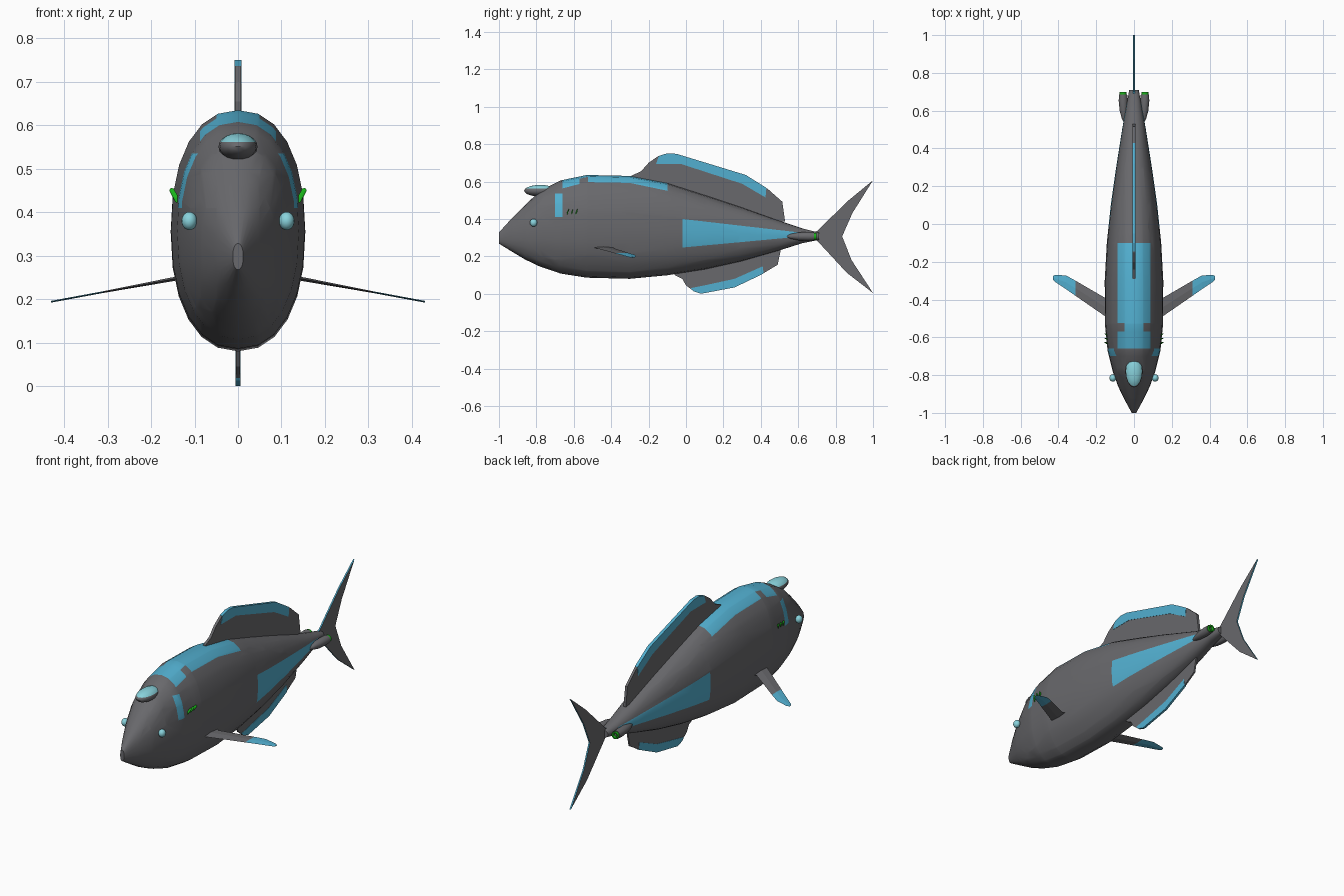
import bpy, bmesh, math
from mathutils import Vector

if "Cube" in bpy.data.objects:
    bpy.data.objects.remove(bpy.data.objects["Cube"])


def material(name, rgb):
    m = bpy.data.materials.new(name)
    m.diffuse_color = (*rgb, 1)
    m.use_nodes = True
    m.node_tree.nodes["Principled BSDF"].inputs["Base Color"].default_value = m.diffuse_color
    return m


GREY = material("hull grey", (0.14, 0.14, 0.15))
BLUE = material("panel blue", (0.085, 0.43, 0.63))
PALE = material("glass pale blue", (0.25, 0.65, 0.72))
GREEN = material("glow green", (0.01, 0.45, 0.01))


def finish(name, bm, mats, smooth=None):
    bmesh.ops.recalc_face_normals(bm, faces=bm.faces[:])
    me = bpy.data.meshes.new(name)
    bm.to_mesh(me)
    bm.free()
    ob = bpy.data.objects.new(name, me)
    bpy.context.collection.objects.link(ob)
    for m in mats:
        me.materials.append(m)
    if smooth:
        bpy.ops.object.select_all(action='DESELECT')
        ob.select_set(True)
        bpy.context.view_layer.objects.active = ob
        bpy.ops.object.shade_smooth_by_angle(angle=math.radians(smooth))
    return ob


def loft(bm, rings):
    loops = [[bm.verts.new(p) for p in r] for r in rings]
    n = len(loops[0])
    for a, b in zip(loops, loops[1:]):
        for i in range(n):
            bm.faces.new((a[i], a[(i + 1) % n], b[(i + 1) % n], b[i]))
    return [bm.faces.new(loops[0]), bm.faces.new(loops[-1])]


def section(x, y, z, rx, rz, n, power=2.0):
    pts = []
    for i in range(n):
        a = 2 * math.pi * i / n
        c, s = math.cos(a), math.sin(a)
        pts.append((x + rx * math.copysign(abs(c) ** (2 / power), c), y,
                    z + rz * math.copysign(abs(s) ** (2 / power), s)))
    return pts


def plate(name, outline, half, mats, rim=0):
    """Thin fin from a (y, z) outline, centred on x = 0."""
    bm = bmesh.new()
    loops = [[bm.verts.new((s * half, y, z)) for y, z in outline] for s in (-1, 1)]
    for l in loops:
        bm.faces.new(l)
    n = len(outline)
    for i in range(n):
        j = (i + 1) % n
        f = bm.faces.new((loops[0][i], loops[0][j], loops[1][j], loops[1][i]))
        f.material_index = rim
    return finish(name, bm, mats)


# Hull: y, bottom, top, half width
stations = [(-1, .268, .328, .012), (-.93, .225, .405, .05), (-.86, .183, .475, .084),
            (-.78, .145, .55, .113), (-.67, .108, .606, .14), (-.53, .086, .635, .154),
            (-.3, .08, .63, .155), (-.1, .099, .592, .144), (.1, .13, .528, .123),
            (.29, .172, .465, .096), (.5, .232, .39, .063), (.62, .27, .35, .042),
            (.71, .288, .327, .025)]
bm = bmesh.new()
loft(bm, [section(0, y, (b + t) / 2, w, (t - b) / 2, 24, 2.25) for y, b, t, w in stations])


def cut(co, no):
    bmesh.ops.bisect_plane(bm, geom=bm.verts[:] + bm.edges[:] + bm.faces[:], dist=1e-5,
                           plane_co=co, plane_no=no)


# Panel borders: roof glass, cheek window, flank panel
ROOF_X, NOTCH_X = .087, .05
for s in (-1, 1):
    for x in (ROOF_X, NOTCH_X):
        cut((s * x, 0, 0), (1, 0, 0))
for y in (-.7, -.66, -.57, -.525, -.1, -.02, .64):
    cut((0, y, 0), (0, 1, 0))
for z in (.41, .535):
    cut((0, 0, z), (0, 0, 1))


def flank_top(y):
    return .4 - (y + .02) * .115


def flank_low(y):
    return .247 + (y + .02) * .093


cut((0, -.02, .4), (0, .115, 1))
cut((0, -.02, .247), (0, -.093, 1))
for f in bm.faces:
    x, y, z = f.calc_center_median()
    x = abs(x)
    notch = x > NOTCH_X and -.57 < y < -.525
    roof = -.66 < y < -.1 and x < ROOF_X and z > .5 and not notch
    cheek = -.7 < y < -.66 and .41 < z < .535
    flank = -.02 < y < .64 and flank_low(y) < z < flank_top(y)
    f.material_index = int(roof or cheek or flank)
finish("hull", bm, [GREY, BLUE], 35)

# Dorsal and belly fins with coloured edge bands
plate("dorsal_fin", [(-.3, .6), (-.29, .632), (-.24, .655), (-.2, .7), (-.15, .735), (-.1, .749),
                     (-.05, .746), (.32, .633), (.44, .558), (.515, .492), (.53, .385),
                     (.4, .4), (0, .5)], .007, [GREY])
plate("dorsal_band", [(-.16, .695), (-.145, .737), (-.1, .751), (-.05, .748), (.32, .635),
                      (.43, .566), (.425, .515), (.3, .588), (-.03, .695)], .0085, [BLUE])
plate("belly_fin", [(-.07, .13), (-.06, .1), (-.02, .08), (0, .045), (.04, .015), (.08, .004),
                    (.26, .037), (.41, .107), (.49, .155), (.51, .25), (.2, .2)], .0045, [GREY])
plate("belly_band", [(.025, .03), (.04, .013), (.08, 0), (.26, .034), (.415, .108),
                     (.41, .147), (.26, .08), (.09, .043)], .006, [BLUE])

# Forked tail with coloured rim
plate("tail_fin", [(.66, .32), (.7, .335), (.87, .5), (1, .607), (.89, .432), (.835, .307),
                   (.885, .18), (1, .004), (.86, .112), (.7, .285), (.66, .3)], .004,
      [GREY, BLUE], rim=1)


def side_z(x):
    return .245 - (x - .155) * .185


def ellipsoid(name, centre, radii, mats, split=None):
    bm = bmesh.new()
    bmesh.ops.create_uvsphere(bm, u_segments=16, v_segments=10, radius=1)
    for v in bm.verts:
        v.co = Vector(centre) + Vector(a * r for a, r in zip(v.co, radii))
    if split:
        bmesh.ops.bisect_plane(bm, geom=bm.verts[:] + bm.edges[:] + bm.faces[:],
                               plane_co=(0, 0, split), plane_no=(0, 0, 1))
        for f in bm.faces:
            f.material_index = int(f.calc_center_median().z > split)
    finish(name, bm, mats, 40)


for s, side in ((-1, "left"), (1, "right")):
    # Swept side fin: x, leading y, trailing y
    bm = bmesh.new()
    rings = []
    for x, lead, trail in ((.1, -.52, -.36), (.155, -.487, -.39), (.31, -.38, -.3),
                           (.36, -.345, -.272), (.42, -.305, -.27), (.43, -.295, -.278)):
        z, h = side_z(x), .0045 if x < .3 else .002
        rings.append([(s * x, lead, z), (s * x, (lead + trail) / 2, z + h),
                      (s * x, trail, z), (s * x, (lead + trail) / 2, z - h)])
    loft(bm, rings)
    for f in bm.faces:
        f.material_index = int(abs(f.calc_center_median().x) > .31)
    finish(side + "_side_fin", bm, [GREY, BLUE])

    # Eye lamp
    ellipsoid(side + "_eye", (s * .112, -.815, .38), (.018, .02, .021), [PALE])

    # Thruster pod and glowing nozzle
    bm = bmesh.new()
    loft(bm, [section(s * x, y, .307, r, r, 12) for x, y, r in
              ((.05, .535, .003), (.052, .56, .013), (.055, .6, .021),
               (.057, .65, .024), (.058, .685, .022))])
    finish(side + "_thruster", bm, [GREY], 40)
    bm = bmesh.new()
    loft(bm, [section(s * .058, y, .307, r, r, 12) for y, r in
              ((.675, .019), (.698, .019), (.698, .012), (.685, .01))])
    finish(side + "_nozzle", bm, [GREEN], 40)

    # Three small leaning lamps behind the cheek window
    bm = bmesh.new()
    for y in (-.63, -.607, -.584):
        loft(bm, [section(s * x, y + dy, z, .006, .006, 8)
                  for x, dy, z in ((.14, -.006, .428), (.152, .004, .45))])
    finish(side + "_lamps", bm, [GREEN])

# Brow pod with glass top
ellipsoid("brow_pod", (0, -.78, .551), (.045, .085, .031), [GREY, PALE], split=.562)
